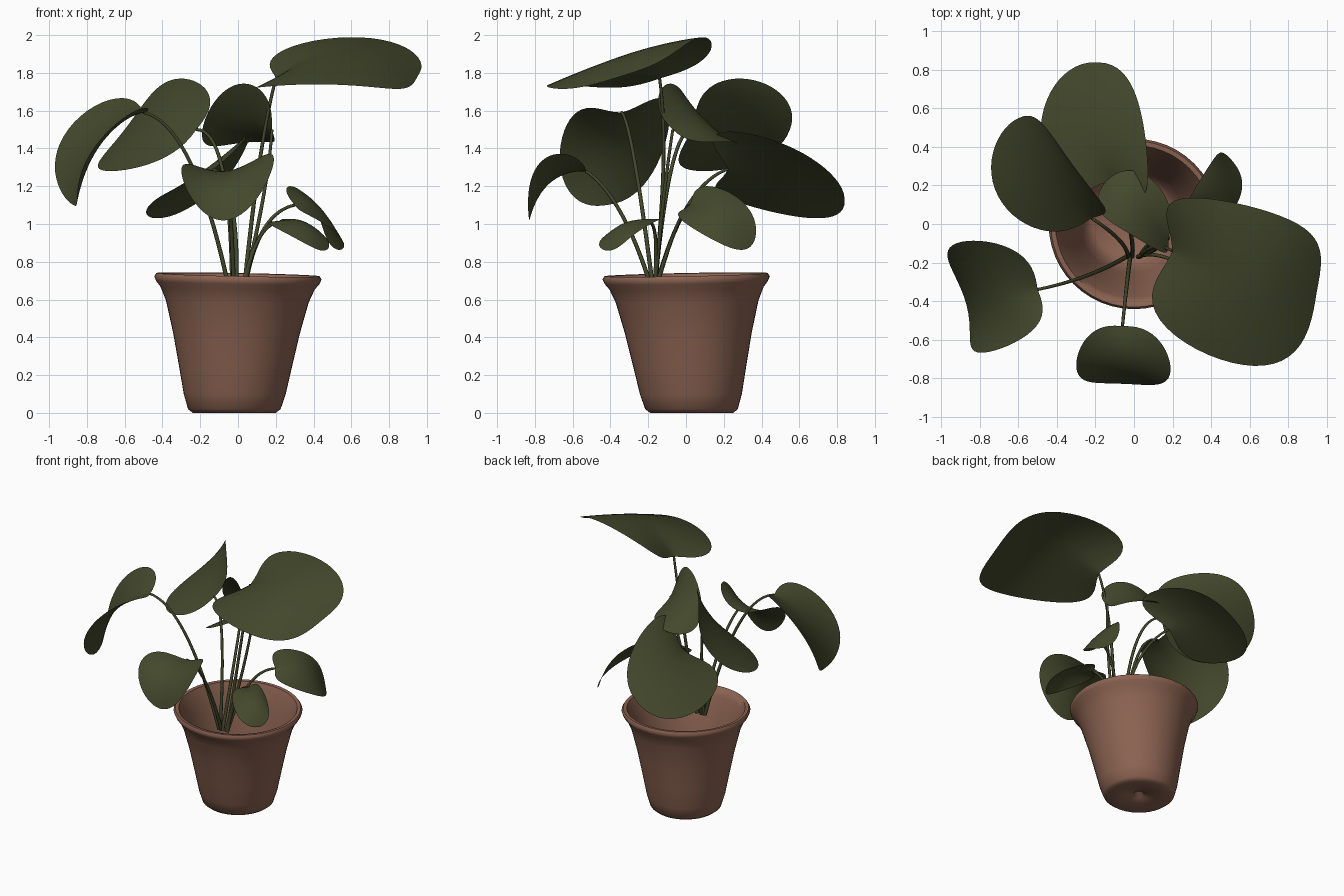
import bpy, bmesh, math
from mathutils import Vector

if "Cube" in bpy.data.objects:
    bpy.data.objects.remove(bpy.data.objects["Cube"])


def material(name, rgb):
    m = bpy.data.materials.new(name)
    m.use_nodes = True
    m.diffuse_color = (*rgb, 1)
    bsdf = m.node_tree.nodes["Principled BSDF"]
    bsdf.inputs["Base Color"].default_value = (*rgb, 1)
    bsdf.inputs["Roughness"].default_value = 0.8
    return m


LEAF = material("leaf green", (0.057, 0.065, 0.025))
CLAY = material("terracotta", (0.26, 0.125, 0.083))


def finish(obj, mat):
    obj.data.materials.append(mat)
    bpy.ops.object.select_all(action="DESELECT")
    obj.select_set(True)
    bpy.context.view_layer.objects.active = obj
    bpy.ops.object.shade_smooth_by_angle(angle=math.radians(60))


def from_bmesh(name, bm, mat):
    mesh = bpy.data.meshes.new(name)
    bm.to_mesh(mesh)
    bm.free()
    obj = bpy.data.objects.new(name, mesh)
    bpy.context.collection.objects.link(obj)
    finish(obj, mat)


def arc(a, via, b, t):
    """Quadratic curve from a to b that passes through via at its middle."""
    ctrl = 2 * via - (a + b) / 2
    return a * (1 - t) ** 2 + ctrl * 2 * t * (1 - t) + b * t * t


def pot():
    """Turned hollow profile (radius, height), leaning slightly as it rises."""
    profile = [(0.02, 0.05), (0.04, 0.02), (0.14, 0.015), (0.22, 0), (0.245, 0.02),
               (0.27, 0.1), (0.3, 0.25), (0.335, 0.42), (0.378, 0.59), (0.408, 0.66),
               (0.432, 0.69), (0.443, 0.715), (0.432, 0.732), (0.408, 0.73),
               (0.385, 0.68), (0.355, 0.59), (0.31, 0.42), (0.275, 0.25),
               (0.245, 0.12), (0.2, 0.07), (0.02, 0.06)]
    bm = bmesh.new()
    sides = 48
    rings = []
    for r, z in profile:
        lean = 1 - z / 0.73
        tilt = 0.02 * z / 0.73
        ring = []
        for i in range(sides):
            a = math.tau * i / sides
            x, y = r * math.cos(a), r * math.sin(a)
            ring.append(bm.verts.new((x - 0.02 * lean, y + 0.03 * lean,
                                      z + tilt * (y - x))))
        rings.append(ring)
    for low, high in zip(rings, rings[1:]):
        for i in range(sides):
            j = (i + 1) % sides
            bm.faces.new((low[i], low[j], high[j], high[i]))
    bm.faces.new(rings[0][::-1])
    bm.faces.new(rings[-1])
    from_bmesh("pot", bm, CLAY)


def leaf(name, base, mid, tip, left, right, lobe=0.35, fall=0.5):
    """Heart-shaped blade: curved midrib, with a cross-section through both edges."""
    base, mid, tip, left, right = map(Vector, (base, mid, tip, left, right))
    across, bend = (left - right) / 2, (left + right) / 2 - mid
    axis = tip - base
    rows, cols = 28, 16
    rise = 0.42
    peak = rise / (rise + fall)
    top = peak ** rise * (1 - peak) ** fall
    bm = bmesh.new()
    grid = []
    for i in range(rows + 1):
        t = (1 - math.cos(math.pi * i / rows)) / 2
        width = t ** rise * (1 - t) ** fall / top
        row = []
        for j in range(cols + 1):
            s = (2 * j / cols - 1) * width
            back = lobe * abs(s) ** 1.5 * (1 - t) ** 2
            p = arc(base, mid, tip, t) + across * s + bend * s * s - axis * back
            row.append(bm.verts.new(p))
        grid.append(row)
    for a, b in zip(grid, grid[1:]):
        for j in range(cols):
            bm.faces.new((a[j], b[j], b[j + 1], a[j + 1]))
    bmesh.ops.remove_doubles(bm, verts=bm.verts, dist=0.0005)
    bm.normal_update()
    if sum(f.normal.z for f in bm.faces) < 0:
        bmesh.ops.reverse_faces(bm, faces=bm.faces)
    from_bmesh(name, bm, LEAF)


def stem(name, root_x, via, base):
    """Thin round stalk up to the leaf."""
    root = Vector((root_x, -0.17, 0.62))
    curve = bpy.data.curves.new(name, "CURVE")
    curve.dimensions = "3D"
    curve.bevel_depth = 0.01
    curve.bevel_resolution = 2
    curve.use_fill_caps = True
    spline = curve.splines.new("POLY")
    count = 18
    spline.points.add(count)
    for i, point in enumerate(spline.points):
        t = i / count
        point.co = (*arc(root, Vector(via), Vector(base), t), 1)
        point.radius = 1.2 - 0.4 * t
    obj = bpy.data.objects.new(name, curve)
    bpy.context.collection.objects.link(obj)
    bpy.ops.object.select_all(action="DESELECT")
    obj.select_set(True)
    bpy.context.view_layer.objects.active = obj
    bpy.ops.object.convert(target="MESH")
    finish(bpy.context.object, LEAF)


def plant_leaf(name, root_x, via, base, *blade, **shape):
    stem(name + "_stem", root_x, via, base)
    leaf(name + "_leaf", base, *blade, **shape)


pot()

# Each leaf: stem root, stem middle, leaf base, midrib middle, tip, left edge, right edge
plant_leaf("tall", 0.03, (0.11, -0.12, 1.3), (0.2, -0.14, 1.77),
           (0.56, -0.27, 1.91), (0.95, -0.35, 1.78), (0.68, 0.07, 1.99), (0.54, -0.73, 1.74),
           lobe=0.5, fall=0.36)
plant_leaf("drooping", -0.04, (-0.25, -0.27, 1.32), (-0.5, -0.34, 1.59),
           (-0.74, -0.38, 1.44), (-0.87, -0.42, 1.1), (-0.78, -0.67, 1.38),
           (-0.93, -0.1, 1.46), fall=0.42)
plant_leaf("side", -0.03, (-0.08, -0.08, 1.28), (-0.22, 0.03, 1.5),
           (-0.43, 0.25, 1.54), (-0.6, 0.55, 1.5), (-0.7, 0.13, 1.28), (-0.32, 0.31, 1.77),
           lobe=0.15, fall=0.45)
plant_leaf("back", -0.01, (-0.03, 0, 1.08), (-0.13, 0.22, 1.29),
           (-0.2, 0.5, 1.26), (-0.19, 0.84, 1.13), (-0.49, 0.47, 1.06), (0.06, 0.45, 1.45),
           lobe=0.4, fall=0.42)
plant_leaf("middle", 0.02, (0.13, -0.12, 1.12), (0.18, -0.07, 1.5),
           (0, 0.1, 1.54), (-0.19, 0.13, 1.46), (-0.01, -0.06, 1.74), (0.03, 0.27, 1.43),
           lobe=0.15)
plant_leaf("front", -0.02, (-0.04, -0.34, 1.05), (-0.06, -0.53, 1.28),
           (-0.06, -0.72, 1.22), (-0.06, -0.83, 1.02), (0.19, -0.78, 1.32),
           (-0.3, -0.76, 1.26), lobe=0.15)
plant_leaf("low_front", 0.02, (0.1, -0.16, 0.9), (0.21, -0.19, 1.01),
           (0.35, -0.32, 1), (0.46, -0.4, 0.86), (0.43, -0.25, 0.96), (0.29, -0.44, 0.93))
plant_leaf("low_back", 0.03, (0.13, -0.06, 0.96), (0.3, 0.02, 1.1),
           (0.45, 0.18, 1.07), (0.49, 0.35, 0.89), (0.38, 0.29, 1.13), (0.55, 0.13, 0.92))
